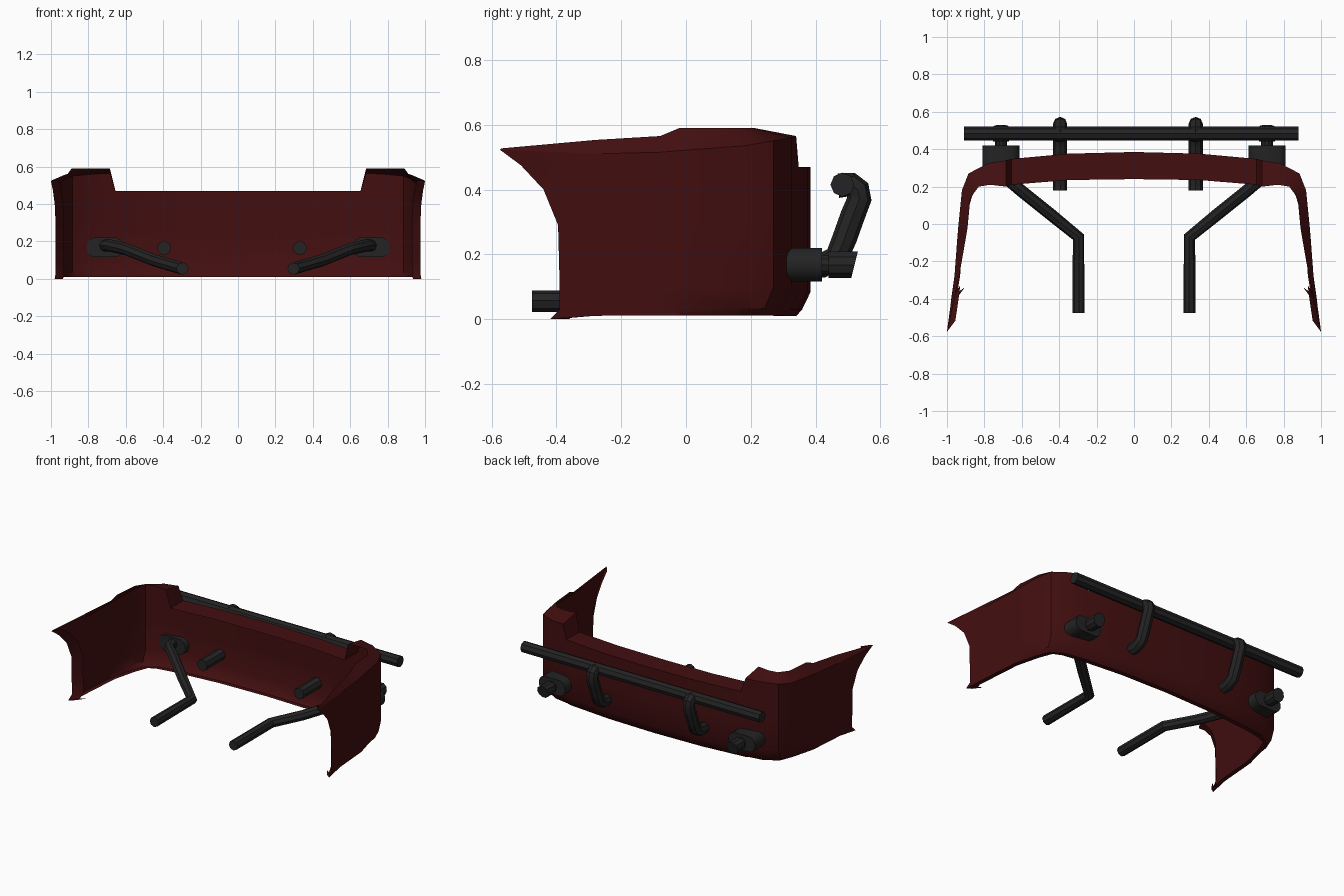
import bpy, bmesh, math
from mathutils import Vector

cube = bpy.data.objects.get("Cube")
if cube:
    bpy.data.objects.remove(cube, do_unlink=True)


def make_material(name, color):
    mat = bpy.data.materials.new(name)
    mat.use_nodes = True
    mat.diffuse_color = (*color, 1)
    mat.node_tree.nodes["Principled BSDF"].inputs["Base Color"].default_value = (*color, 1)
    return mat


RED = make_material("dark red paint", (0.055, 0.0045, 0.005))
BLACK = make_material("black metal", (0.017, 0.017, 0.017))


def finish(obj, mat, angle=35):
    obj.data.materials.append(mat)
    bpy.ops.object.select_all(action='DESELECT')
    obj.select_set(True)
    bpy.context.view_layer.objects.active = obj
    if obj.type == 'CURVE':
        bpy.ops.object.convert(target='MESH')
    bpy.ops.object.shade_smooth_by_angle(angle=math.radians(angle))
    return bpy.context.object


def mesh_object(name, bm):
    bmesh.ops.recalc_face_normals(bm, faces=bm.faces)
    mesh = bpy.data.meshes.new(name)
    bm.to_mesh(mesh)
    bm.free()
    obj = bpy.data.objects.new(name, mesh)
    bpy.context.collection.objects.link(obj)
    return obj


def tube(name, points, radius):
    curve = bpy.data.curves.new(name, 'CURVE')
    curve.dimensions = '3D'
    curve.bevel_depth = radius
    curve.bevel_resolution = 2
    curve.use_fill_caps = True
    spline = curve.splines.new('POLY')
    spline.points.add(len(points) - 1)
    for p, co in zip(spline.points, points):
        p.co = (*co, 1)
    obj = bpy.data.objects.new(name, curve)
    bpy.context.collection.objects.link(obj)
    return finish(obj, BLACK)


def extrude_y(name, outline, y0, y1, slant=0):
    # prism along y from an x/z outline, the far end cut at a slant
    bm = bmesh.new()
    low = min(z for x, z in outline)
    near = [bm.verts.new((x, y0, z)) for x, z in outline]
    far = [bm.verts.new((x, y1 + slant * (z - low), z)) for x, z in outline]
    bm.faces.new(near)
    bm.faces.new(far)
    n = len(outline)
    for i in range(n):
        j = (i + 1) % n
        bm.faces.new((near[i], near[j], far[j], far[i]))
    return finish(mesh_object(name, bm), BLACK)


# Bumper shell: for each station, the crease point and the inner lip point
stations = [
    ((0, .385, .47), (0, .24, .47)),
    ((.35, .376, .47), (.35, .235, .47)),
    ((.655, .348, .47), (.655, .21, .47)),
    ((.685, .34, .565), (.685, .2, .59)),
    ((.78, .325, .56), (.77, .21, .59)),
    ((.885, .27, .55), (.83, .2, .59)),
    ((.92, .18, .535), (.875, .14, .59)),
    ((.94, -.02, .52), (.89, -.02, .59)),
    ((.945, -.08, .515), (.9, -.08, .565)),
    ((.96, -.28, .51), (.935, -.28, .553)),
]
rows = [.02, .06, .18, .55, .76, .9, 1]
columns = []
for (x, y, z), lip in stations:
    rear = y > .1
    col = [Vector((x, y, z * f)) for f in rows]
    if rear:
        col[0].y -= .045
        col[1].y -= .027
        if x > .8:
            col[0].x -= .02
    inward = Vector((0, -.03, 0)) if x < .8 else Vector((-.03, 0, 0))
    columns.append([col[0] + inward] + col + [Vector(lip)])

# Flared wheel arch edge with a narrow return flange
edge = [(.98, -.42, 0), (.975, -.39, .03), (.975, -.39, .1), (.975, -.395, .29),
        (.98, -.44, .4), (.99, -.51, .475), (1, -.575, .523)]
edge = [Vector(p) for p in edge]
edge = [edge[0] + Vector((-.03, .02, 0))] + edge + [Vector((.995, -.57, .527))]
columns.append(edge)
columns.append([p + Vector((-.045, .06, 0)) for p in edge])

bm = bmesh.new()
grid = [[bm.verts.new(p) for p in col] for col in columns]
for a, b in zip(grid, grid[1:]):
    for i in range(len(a) - 1):
        bm.faces.new((a[i], b[i], b[i + 1], a[i + 1]))
bumper = mesh_object("bumper_shell", bm)
mirror = bumper.modifiers.new("Mirror", 'MIRROR')
mirror.merge_threshold = .0005
finish(bumper, RED, 28)

# Rear guard bar and its two bent supports
tube("guard_bar", [(-.91, .483, .415), (.88, .483, .415)], .037)
support = [(.18, .165), (.42, .165), (.465, .19), (.49, .25), (.515, .32),
           (.535, .37), (.53, .4), (.51, .415), (.47, .412)]
for side, x in (("right", -.395), ("left", .33)):
    tube(f"guard_support_{side}", [(x, y, z) for y, z in support], .038)

# Exhaust housings, tips and inner pipes
for side, s in (("right", -1), ("left", 1)):
    housing = []
    for i in range(12):
        a = math.tau * (i + .5) / 12
        shift = .048 if math.cos(a) > 0 else -.048
        housing.append((s * .712 + shift + .053 * math.cos(a), .168 + .054 * math.sin(a)))
    extrude_y(f"exhaust_housing_{side}", housing, .31, .42)
    for part, r, y0, y1, slant in (("neck", .032, .41, .45, 0), ("tip", .043, .44, .51, .25)):
        ring = [(s * .71 + r * math.cos(math.tau * i / 10),
                 .167 + r * math.sin(math.tau * i / 10)) for i in range(10)]
        extrude_y(f"exhaust_{part}_{side}", ring, y0, y1, slant)
    tube(f"exhaust_pipe_{side}",
         [(s * .71, .32, .178), (s * .69, .25, .18), (s * .6, .175, .16),
          (s * .45, .055, .1), (s * .297, -.07, .055), (s * .297, -.475, .055)], .033)
